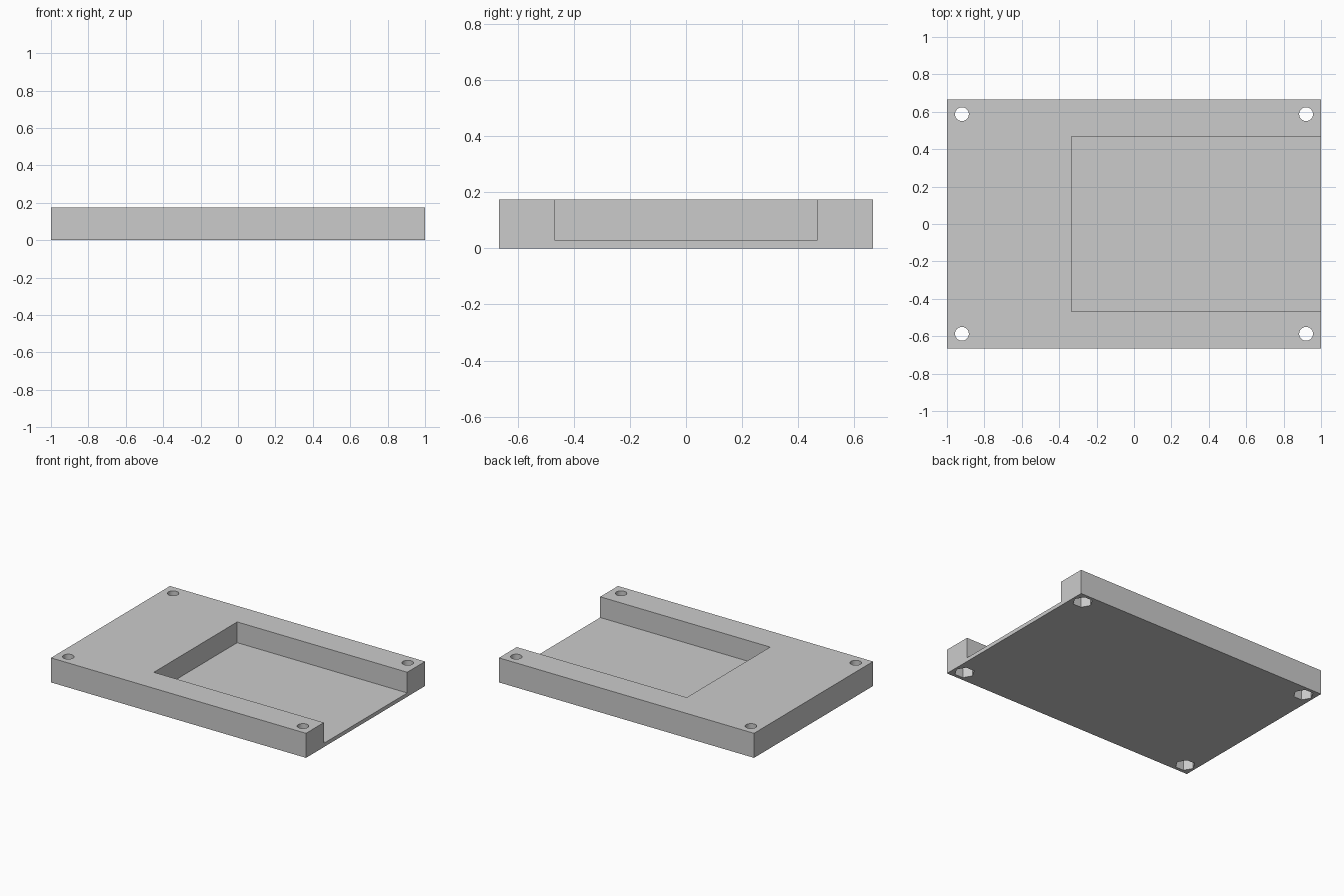
import bpy
import math

default = bpy.data.objects.get("Cube")
if default:
    bpy.data.objects.remove(default, do_unlink=True)

LENGTH, WIDTH, HEIGHT = 2.0, 1.333, 0.174
FLOOR = 0.027

# Single grey material
grey = bpy.data.materials.new("light grey plastic")
grey.use_nodes = True
colour = (0.6, 0.6, 0.6, 1)
grey.diffuse_color = colour
grey.node_tree.nodes["Principled BSDF"].inputs["Base Color"].default_value = colour


def box(name, low, high):
    """Axis-aligned box between two corners."""
    centre = [(a + b) / 2 for a, b in zip(low, high)]
    bpy.ops.mesh.primitive_cube_add(size=1, location=centre)
    obj = bpy.context.object
    obj.name = name
    obj.scale = [b - a for a, b in zip(low, high)]
    bpy.ops.object.transform_apply(location=True, rotation=True, scale=True)
    obj.data.materials.append(grey)
    return obj


def prism(name, sides, radius, x, y, low, high):
    """Upright prism with its first corner on +x."""
    bpy.ops.mesh.primitive_cylinder_add(
        vertices=sides, radius=radius, depth=high - low,
        location=(x, y, (low + high) / 2),
        rotation=(0, 0, math.pi / 2))
    obj = bpy.context.object
    obj.name = name
    obj.data.materials.append(grey)
    return obj


def cut(target, cutter):
    """Subtract the cutter from the target, then discard it."""
    cutter.hide_render = True
    mod = target.modifiers.new("cut", 'BOOLEAN')
    mod.operation = 'DIFFERENCE'
    mod.solver = 'EXACT'
    mod.object = cutter
    bpy.context.view_layer.objects.active = target
    bpy.ops.object.modifier_apply(modifier=mod.name)
    bpy.data.objects.remove(cutter, do_unlink=True)


# Base plate
plate = box("base_plate", (-LENGTH / 2, -WIDTH / 2, 0),
            (LENGTH / 2, WIDTH / 2, HEIGHT))

# Recess open at the +x end
cut(plate, box("recess_cutter", (-0.333, -0.467, FLOOR), (1.2, 0.467, 0.4)))

# Corner screw holes with hexagonal nut pockets underneath
for x in (-0.92, 0.92):
    for y in (-0.587, 0.587):
        cut(plate, prism("hole_cutter", 32, 0.037, x, y, -0.1, 0.3))
        cut(plate, prism("nut_cutter", 6, 0.065, x, y, -0.1, 0.09))

# Smooth hole walls, sharp edges elsewhere
bpy.ops.object.select_all(action='DESELECT')
plate.select_set(True)
bpy.context.view_layer.objects.active = plate
bpy.ops.object.shade_smooth_by_angle(angle=math.radians(30))
